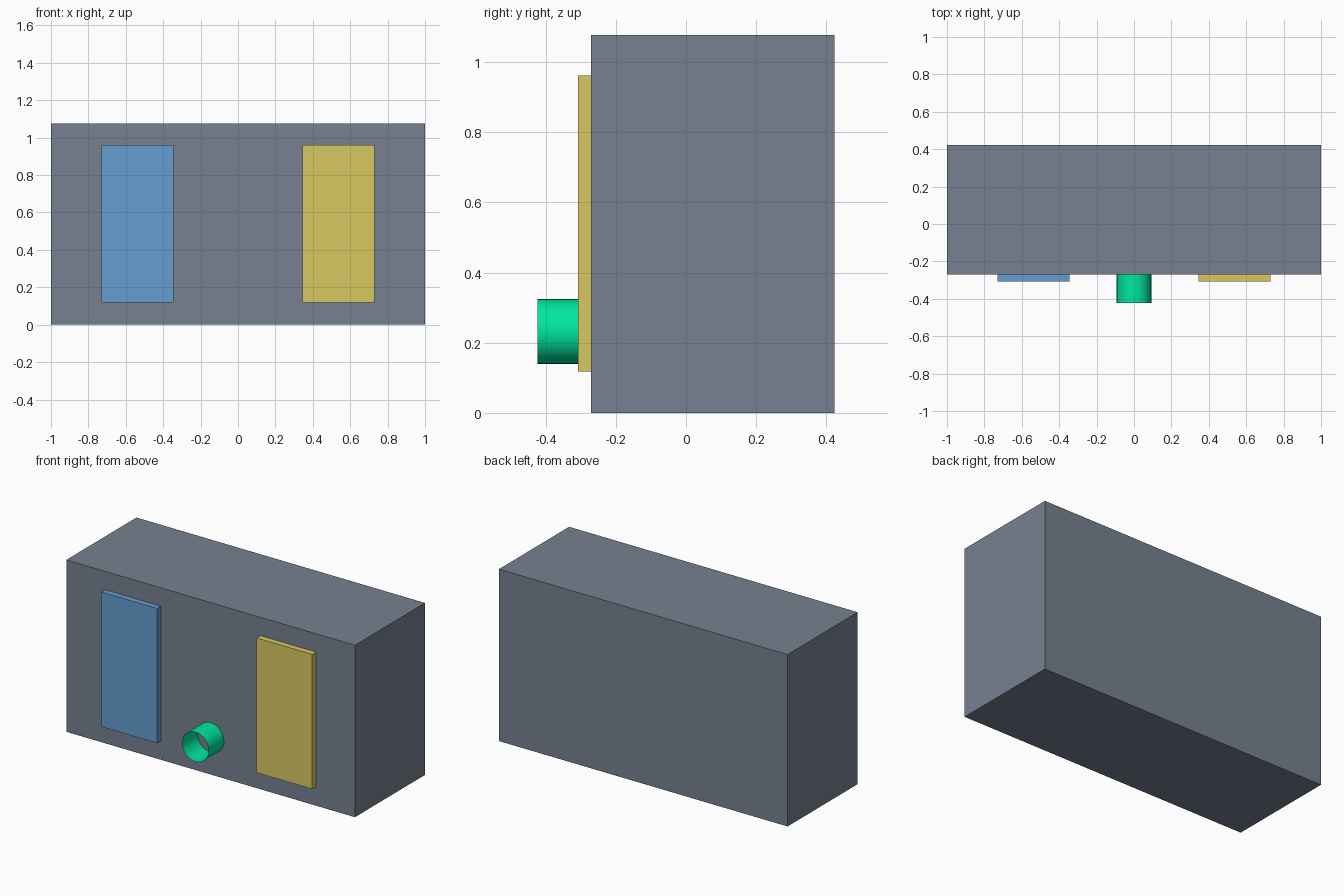
import bpy
from math import radians

if "Cube" in bpy.data.objects:
    bpy.data.objects.remove(bpy.data.objects["Cube"])


def paint(obj, name, color):
    mat = bpy.data.materials.new(name)
    mat.diffuse_color = (*color, 1)
    mat.use_nodes = True
    mat.node_tree.nodes["Principled BSDF"].inputs["Base Color"].default_value = mat.diffuse_color
    obj.data.materials.append(mat)


def box(name, x, y, z, color):
    """Box spanning the given (min, max) ranges."""
    spans = (x, y, z)
    bpy.ops.mesh.primitive_cube_add(size=1, location=[(a + b) / 2 for a, b in spans])
    obj = bpy.context.object
    obj.name = name
    obj.scale = [b - a for a, b in spans]
    bpy.ops.object.transform_apply(location=False, rotation=False, scale=True)
    paint(obj, name + "_paint", color)
    return obj


FRONT = -0.271

# Main housing
box("housing", (-1, 1), (FRONT, 0.423), (0, 1.077), (0.18, 0.22, 0.28))

# Raised front panels, one each side
for name, side, color in (("left_panel", -1, (0.13, 0.34, 0.63)),
                          ("right_panel", 1, (0.69, 0.58, 0.12))):
    x = sorted((side * 0.345, side * 0.73))
    box(name, x, (-0.308, FRONT), (0.118, 0.962), color)

# Open thin-walled pipe stub between the panels
tip = -0.423
bpy.ops.mesh.primitive_cylinder_add(vertices=32, radius=0.0925, depth=FRONT - tip,
                                    end_fill_type='NOTHING',
                                    location=(0, (FRONT + tip) / 2, 0.232),
                                    rotation=(radians(90), 0, 0))
pipe = bpy.context.object
pipe.name = "pipe_stub"
bpy.ops.object.shade_smooth_by_angle()
paint(pipe, "pipe_paint", (0.0, 0.8, 0.35))
